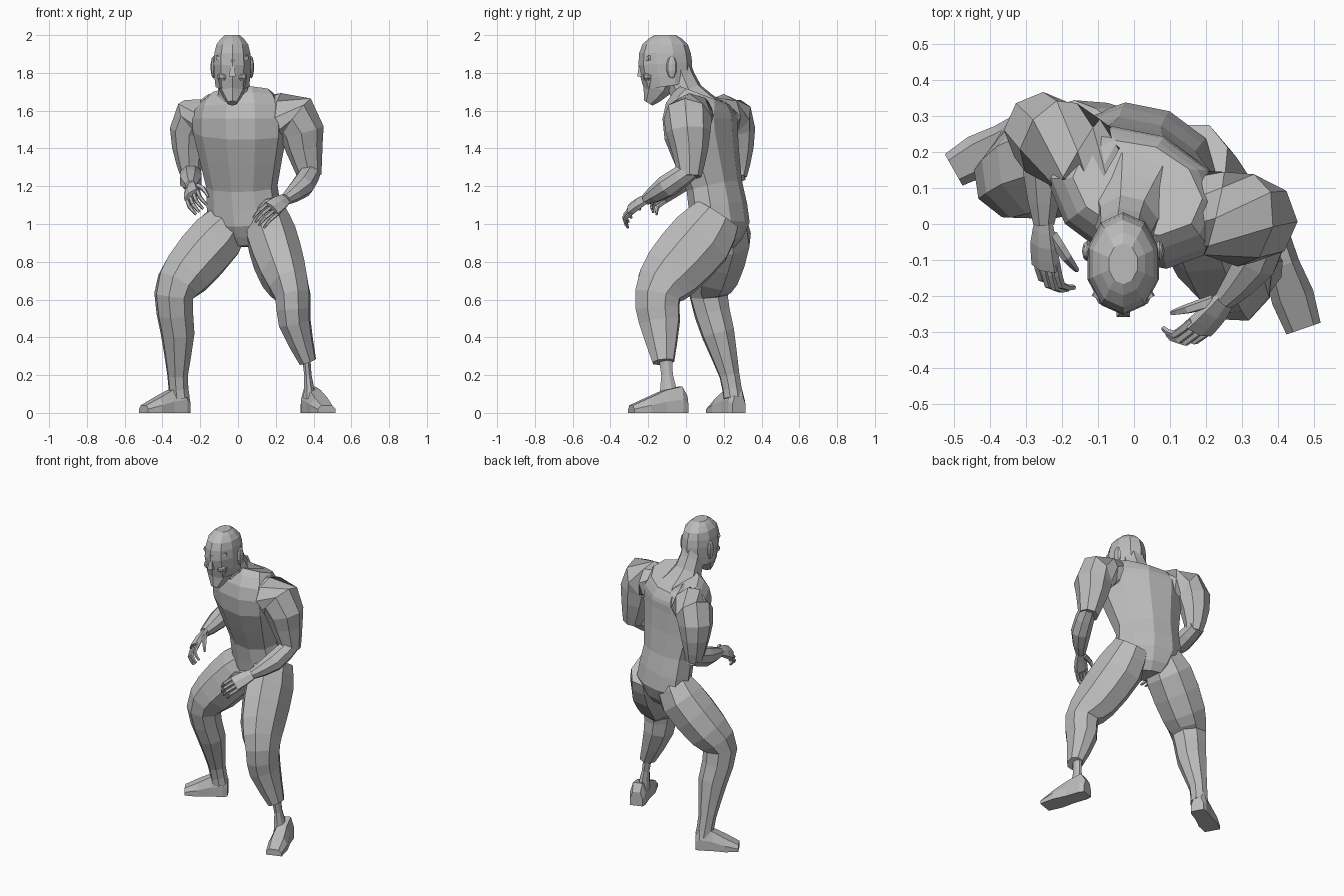
import bpy, bmesh, math
from mathutils import Vector, Matrix

default_cube = bpy.data.objects.get("Cube")
if default_cube:
    bpy.data.objects.remove(default_cube, do_unlink=True)

GREY = (0.5, 0.5, 0.5, 1)
clay = bpy.data.materials.new("plain grey")
clay.use_nodes = True
clay.diffuse_color = GREY
clay.node_tree.nodes["Principled BSDF"].inputs["Base Color"].default_value = GREY

RIGHTWARD = Vector((1, 0, 0))
UPWARD = Vector((0, 0, 1))


def turn(degrees, axis="Z"):
    return Matrix.Rotation(math.radians(degrees), 4, axis)


def finish(name, bm):
    """Turn a bmesh into a flat shaded grey object."""
    bmesh.ops.recalc_face_normals(bm, faces=bm.faces)
    mesh = bpy.data.meshes.new(name)
    bm.to_mesh(mesh)
    bm.free()
    mesh.materials.append(clay)
    bpy.context.collection.objects.link(bpy.data.objects.new(name, mesh))


def skin(name, loops):
    """Join equal loops of points into a closed tube."""
    bm = bmesh.new()
    loops = [[bm.verts.new(point) for point in loop] for loop in loops]
    sides = len(loops[0])
    for low, high in zip(loops, loops[1:]):
        for k in range(sides):
            j = (k + 1) % sides
            bm.faces.new((low[k], low[j], high[j], high[k]))
    bm.faces.new(loops[0])
    bm.faces.new(loops[-1])
    finish(name, bm)


def limb(name, joints, across=RIGHTWARD, deep=1, sides=8):
    """Tube through joints (x, y, z, radius), with a curved ring between each pair."""
    joints = [Vector(joint) for joint in joints]
    padded = [joints[0]] + joints + [joints[-1]]
    rings = []
    for before, start, end, after in zip(padded, padded[1:], padded[2:], padded[3:]):
        rings += [start, (start + end) * 9 / 16 - (before + after) / 16]
    rings.append(joints[-1])

    loops = []
    for i, ring in enumerate(rings):
        ahead = rings[min(i + 1, len(rings) - 1)].xyz - rings[max(i - 1, 0)].xyz
        ahead.normalize()
        wide = (across - ahead * across.dot(ahead)).normalized()
        thick = ahead.cross(wide) * deep
        angles = [math.tau * (k + 0.5) / sides for k in range(sides)]
        loops.append([ring.xyz + (wide * math.cos(a) + thick * math.sin(a)) * ring.w * 1.04
                      for a in angles])
    skin(name, loops)


def ball(name, centre, size):
    """Coarse ellipsoid with the given half sizes."""
    bm = bmesh.new()
    bmesh.ops.create_uvsphere(bm, u_segments=8, v_segments=5, radius=1,
                              matrix=Matrix.Translation(centre) @ Matrix.Diagonal((*size, 1)))
    finish(name, bm)


# Trunk, turned away from the direction of the head
TWIST = turn(-24) @ RIGHTWARD
limb("torso", [(0.04, 0.18, 0.88, 0.1), (0.04, 0.18, 1, 0.2), (0.02, 0.15, 1.2, 0.19),
               (0.01, 0.08, 1.48, 0.25), (0.01, 0.08, 1.61, 0.24), (0.01, 0.1, 1.68, 0.18)],
     TWIST, deep=0.7, sides=10)
limb("neck", [(0, 0.06, 1.58, 0.15), (-0.02, 0, 1.7, 0.085), (-0.03, -0.05, 1.83, 0.075)],
     turn(-12) @ RIGHTWARD)

# Head with a pointed bearded jaw
HEAD = Vector((-0.03, -0.11, 1.85))


def on_head(x, y, z, *radius):
    return (HEAD.x + x, HEAD.y + y, HEAD.z + z, *radius)


limb("skull", [on_head(0, 0, 0.15, 0.04), on_head(0, 0, 0.1, 0.085), on_head(0, 0, 0, 0.1),
               on_head(0, 0.015, -0.12, 0.09)], deep=1.37, sides=10)
limb("head_ridge", [on_head(0, 0, 0.15, 0.05), on_head(0, 0, 0.1, 0.12), on_head(0, 0, 0, 0.138)],
     UPWARD.cross(RIGHTWARD), deep=0.06, sides=6)
limb("jaw", [on_head(0, -0.02, -0.05, 0.09), on_head(0, -0.045, -0.13, 0.075),
             on_head(0, -0.09, -0.21, 0.025)], sides=6)
limb("nose", [on_head(0, -0.13, 0, 0.01), on_head(0, -0.13, -0.07, 0.025)], sides=4)
for mirror, side in ((-1, "right"), (1, "left")):
    limb(side + "_brow", [on_head(0, -0.13, 0.01, 0.015), on_head(mirror * 0.08, -0.08, 0.03, 0.015)],
         UPWARD, sides=4)
    ball(side + "_cheek", on_head(mirror * 0.045, -0.09, -0.07), (0.035, 0.03, 0.025))
    ball(side + "_ear", on_head(mirror * 0.1, 0.035, -0.02), (0.015, 0.03, 0.06))

# Arms
limb("left_upper_arm", [(0.14, 0.05, 1.57, 0.1), (0.31, 0.01, 1.56, 0.125),
                        (0.35, 0.02, 1.4, 0.095), (0.38, 0.02, 1.25, 0.06)], TWIST)
limb("left_forearm", [(0.39, 0.03, 1.29, 0.05), (0.34, -0.1, 1.2, 0.06),
                      (0.25, -0.21, 1.13, 0.03)], TWIST)
limb("right_upper_arm", [(-0.08, 0.15, 1.57, 0.1), (-0.23, 0.24, 1.56, 0.115),
                         (-0.26, 0.27, 1.4, 0.085), (-0.25, 0.27, 1.25, 0.05)], TWIST)
limb("right_forearm", [(-0.25, 0.3, 1.28, 0.05), (-0.25, 0.15, 1.23, 0.06),
                       (-0.25, 0, 1.2, 0.03)])


def hand(side, wrist, yaw, inner):
    """Palm rolled inward, four curled fingers and a thumb on the inner side."""
    pose = turn(yaw) @ turn(22, "X") @ turn(-inner * 45, "Y")
    across = pose @ RIGHTWARD

    def at(x, ahead, down, radius):
        return (*(Vector(wrist) + pose @ Vector((x, -ahead, -down))), radius)

    limb(side + "_palm", [at(0, -0.02, 0, 0.03), at(0, 0.05, 0, 0.045), at(0, 0.12, 0.01, 0.05)],
         across, deep=0.5, sides=6)
    for finger in range(4):
        spread = (finger - 1.5) * 0.026
        reach = 0.19 - abs(spread) / 2
        limb(f"{side}_finger_{finger + 1}",
             [at(spread, 0.1, 0.01, 0.011), at(spread, reach, 0.03, 0.011),
              at(spread, reach + 0.02, 0.08, 0.007)], across, sides=5)
    limb(side + "_thumb", [at(inner * 0.02, 0.02, 0.01, 0.018), at(inner * 0.06, 0.08, 0.03, 0.014),
                           at(inner * 0.06, 0.13, 0.07, 0.007)], across, sides=5)


hand("left", (0.25, -0.21, 1.13), yaw=-38, inner=-1)
hand("right", (-0.25, -0.01, 1.2), yaw=0, inner=1)

# Legs
limb("left_leg", [(0.16, 0.17, 1.05, 0.1), (0.18, 0.08, 0.92, 0.135), (0.24, -0.08, 0.74, 0.125),
                  (0.29, -0.15, 0.62, 0.095), (0.3, -0.14, 0.48, 0.085), (0.37, -0.12, 0.27, 0.045)],
     turn(-5) @ RIGHTWARD, deep=1.3)
limb("left_ankle", [(0.36, -0.11, 0.3, 0.025), (0.37, -0.1, 0.2, 0.02), (0.38, -0.09, 0.08, 0.035)],
     deep=1.6)
limb("right_leg", [(-0.03, 0.2, 1.05, 0.1), (-0.11, 0.2, 0.93, 0.15), (-0.27, 0.15, 0.74, 0.14),
                   (-0.34, 0.12, 0.62, 0.105), (-0.32, 0.17, 0.42, 0.09), (-0.32, 0.23, 0.2, 0.055),
                   (-0.31, 0.25, 0.08, 0.055)], turn(-38) @ RIGHTWARD, deep=0.95)


def foot(side, heel, toe):
    """Wedge from heel to toe: high at the ankle, broad at the ball."""
    heel, toe = Vector(heel), Vector(toe)
    across = (toe - heel).normalized().cross(UPWARD)
    loops = []
    for along, width, height in ((0, 0.04, 0.09), (0.1, 0.05, 0.14), (0.4, 0.05, 0.12),
                                 (0.7, 0.06, 0.08), (1, 0.05, 0.04)):
        middle = heel.lerp(toe, along)
        outline = ((-1, 0), (-1, 0.5), (-0.6, 1), (0.6, 1), (1, 0.5), (1, 0))
        loops.append([middle + across * width * x + UPWARD * height * z for x, z in outline])
    skin(side + "_foot", loops)


foot("left", (0.37, 0, 0), (0.47, -0.29, 0))
foot("right", (-0.27, 0.28, 0), (-0.5, 0.15, 0))
